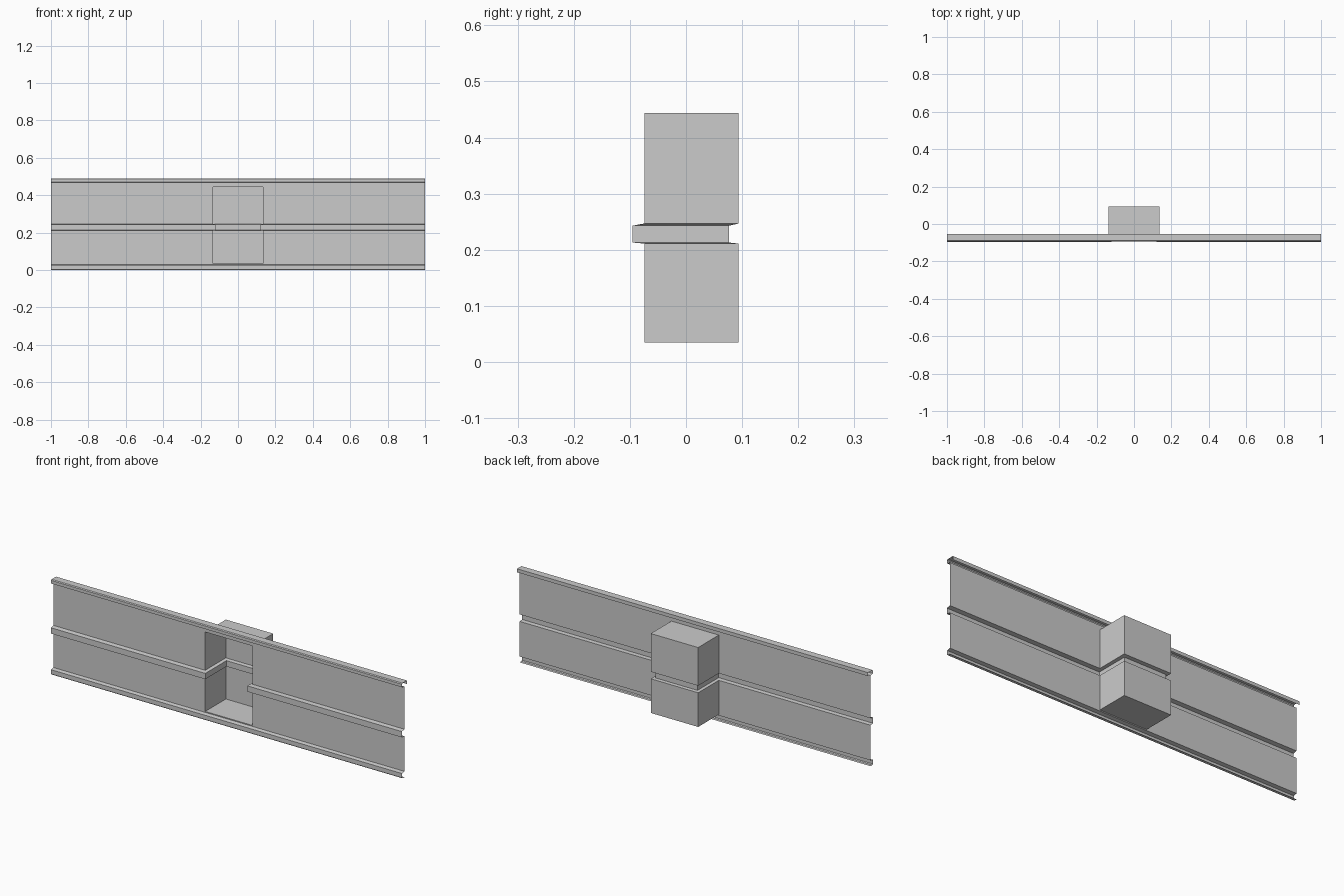
import bpy

if "Cube" in bpy.data.objects:
    bpy.data.objects.remove(bpy.data.objects["Cube"])


def make_sheet(name, rows, caps=()):
    """Join rows of equal length into an open sheet."""
    n = len(rows[0])
    verts = [v for row in rows for v in row]
    faces = [(r * n + i, r * n + i + 1, (r + 1) * n + i + 1, (r + 1) * n + i)
             for r in range(len(rows) - 1) for i in range(n - 1)]
    for cap in caps:
        faces.append(cap)
    mesh = bpy.data.meshes.new(name)
    mesh.from_pydata(verts, [], faces)
    mesh.update()
    ob = bpy.data.objects.new(name, mesh)
    bpy.context.collection.objects.link(ob)
    bpy.context.view_layer.objects.active = ob
    ob.select_set(True)
    bpy.ops.object.shade_smooth_by_angle(angle=0.6)
    ob.select_set(False)
    return ob


def plan(half_width, front, back, z):
    """Plan outline of panel and recessed pocket at height z."""
    w = half_width
    pts = [(-1, front), (-w, front), (-w, back), (w, back), (w, front), (1, front)]
    return [(x, y, z) for x, y in pts]


PANEL_Y = -0.074
RIB_Y = -0.095
BACK_Y = 0.094
WALL = dict(half_width=0.135, front=PANEL_Y, back=BACK_Y)
RIB = dict(half_width=0.120, front=RIB_Y, back=0.077)

# Panel with pocket and the middle rib that follows it
rows = [plan(**WALL, z=0.035), plan(**WALL, z=0.211),
        plan(**RIB, z=0.213), plan(**RIB, z=0.243),
        plan(**WALL, z=0.247), plan(**WALL, z=0.444)]
top = 5 * 6
make_sheet("panel_with_pocket", rows,
           caps=[(1, 2, 3, 4), (top + 4, top + 3, top + 2, top + 1)])


def edge_strip(name, profile):
    make_sheet(name, [[(-1, y, z), (1, y, z)] for y, z in profile])


# Folded top edge with a lip hanging behind
edge_strip("top_edge", [(PANEL_Y, 0.444), (PANEL_Y, 0.467), (RIB_Y + 0.002, 0.470),
                        (RIB_Y + 0.002, 0.486), (RIB_Y + 0.006, 0.490),
                        (-0.053, 0.490), (-0.053, 0.472)])

# Folded bottom edge
edge_strip("bottom_edge", [(PANEL_Y, 0.0), (RIB_Y + 0.006, 0.0), (RIB_Y + 0.002, 0.004),
                           (RIB_Y + 0.002, 0.026), (PANEL_Y, 0.030), (PANEL_Y, 0.035)])
